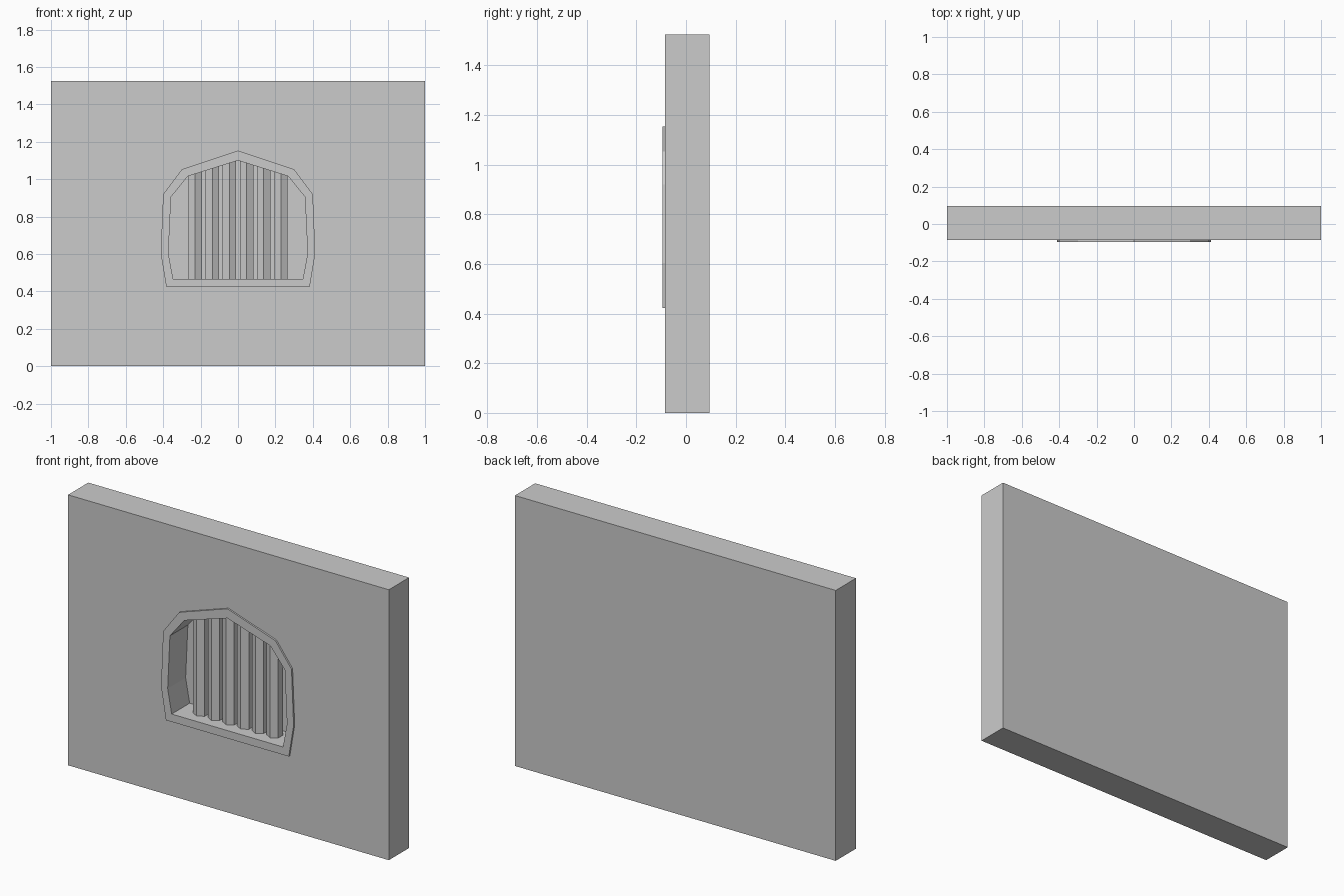
import bpy, bmesh, math

if "Cube" in bpy.data.objects:
    bpy.data.objects.remove(bpy.data.objects["Cube"])

# Right half of the arched opening, apex to sill (x, z)
OUTER = [(0, 1.153), (0.30, 1.053), (0.40, 0.92), (0.413, 0.604), (0.383, 0.423)]
INNER = [(0, 1.10), (0.268, 1.016), (0.358, 0.905), (0.372, 0.604), (0.347, 0.467)]
FRONT, WALL_FRONT, RECESS_BACK, WALL_BACK = -0.095, -0.085, 0.065, 0.095
SILL = INNER[-1][1]


def mirrored(half):
    return half + [(-x, z) for x, z in reversed(half[1:])]


def finish(bm, name):
    bmesh.ops.recalc_face_normals(bm, faces=bm.faces[:])
    mesh = bpy.data.meshes.new(name)
    bm.to_mesh(mesh)
    bm.free()
    obj = bpy.data.objects.new(name, mesh)
    bpy.context.collection.objects.link(obj)
    return obj


def prism(name, points, y0, y1):
    bm = bmesh.new()
    face = bm.faces.new([bm.verts.new((x, y0, z)) for x, z in points])
    ext = bmesh.ops.extrude_face_region(bm, geom=[face], use_keep_orig=True)
    for v in ext["geom"]:
        if isinstance(v, bmesh.types.BMVert):
            v.co.y = y1
    return finish(bm, name)


def ceiling(x):
    (x0, z0), (x1, z1) = INNER[:2]
    return z0 + (z1 - z0) * (abs(x) - x0) / (x1 - x0)


# Wall slab with an arched recess
wall = prism("wall", [(-1, 0), (1, 0), (1, 1.524), (-1, 1.524)], WALL_FRONT, WALL_BACK)
cutter = prism("recess_cutter", mirrored(INNER), -0.2, RECESS_BACK)
cutter.hide_render = True
cutter.hide_set(True)
cut = wall.modifiers.new("recess", "BOOLEAN")
cut.operation = "DIFFERENCE"
cut.solver = "EXACT"
cut.object = cutter

# Raised frame around the opening
bm = bmesh.new()
rings = [[bm.verts.new((x, y, z)) for x, z in mirrored(half)]
         for half, y in ((OUTER, FRONT), (INNER, FRONT), (INNER, WALL_FRONT), (OUTER, WALL_FRONT))]
for a, b in zip(rings, rings[1:] + rings[:1]):
    n = len(a)
    for i in range(n):
        j = (i + 1) % n
        bm.faces.new((a[i], a[j], b[j], b[i]))
finish(bm, "window_frame")

# Six hexagonal bars, one corner facing forward, tops following the arch
for i in range(6):
    cx = (i - 2.5) * 0.0915
    bm = bmesh.new()
    bmesh.ops.create_cone(bm, cap_ends=True, segments=6, radius1=0.0415,
                          radius2=0.0415, depth=1)
    for v in bm.verts:
        a = round(math.atan2(v.co.y, v.co.x) / (math.pi / 6))
        # keep a corner on the y axis whatever the starting rotation
        if a % 2 == 0:
            v.co.x, v.co.y = -v.co.y, v.co.x
        v.co.x += cx
        v.co.z = ceiling(v.co.x) if v.co.z > 0 else SILL
    finish(bm, f"bar_{i + 1}")
